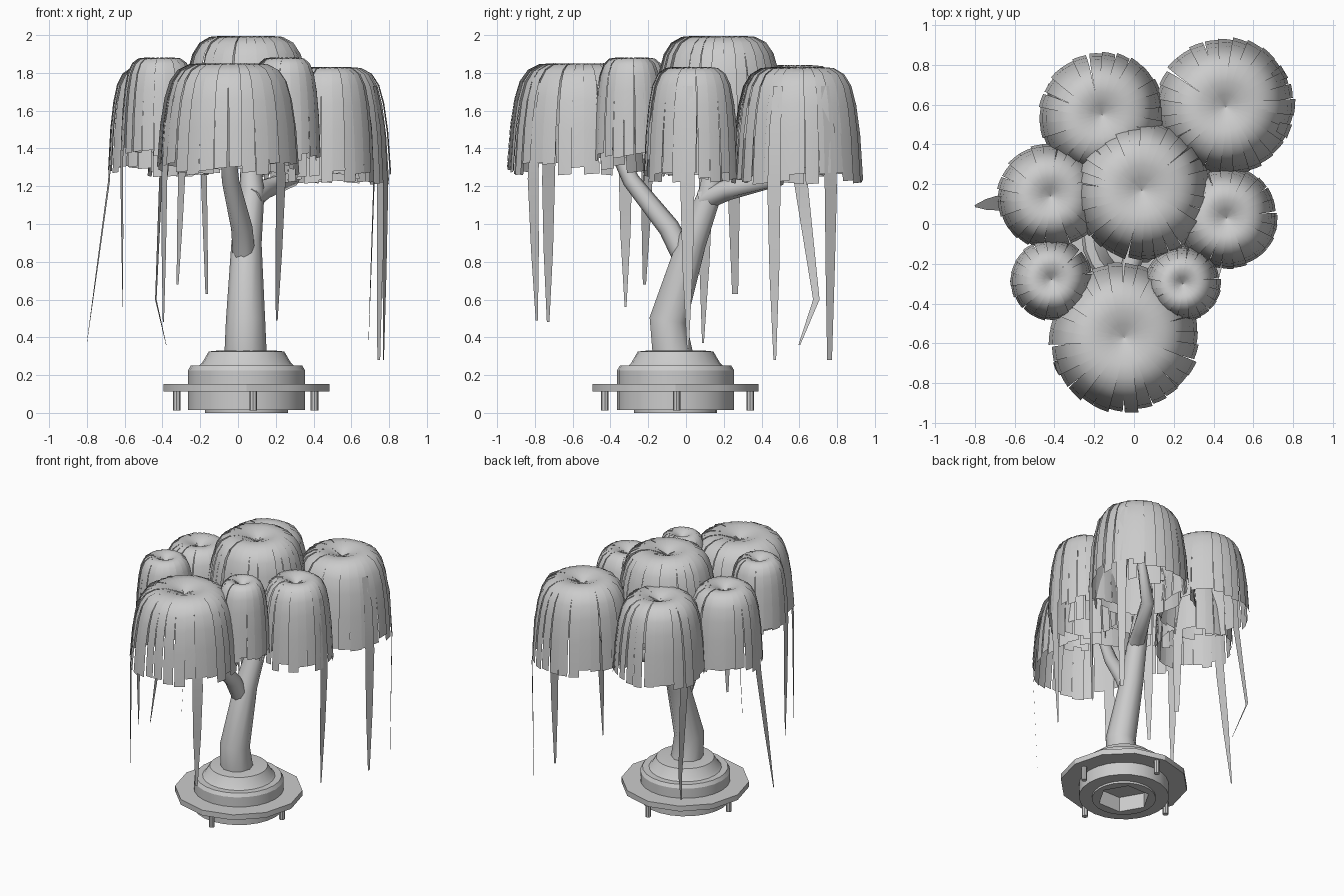
import bpy, bmesh, math, random
from mathutils import Vector

if "Cube" in bpy.data.objects:
    bpy.data.objects.remove(bpy.data.objects["Cube"])

random.seed(4)
BX, BY = 0.045, -0.055          # axis of the base


def finish(bm, name, angle=50):
    mesh = bpy.data.meshes.new(name)
    bm.to_mesh(mesh)
    bm.free()
    ob = bpy.data.objects.new(name, mesh)
    bpy.context.collection.objects.link(ob)
    bpy.ops.object.select_all(action='DESELECT')
    ob.select_set(True)
    bpy.context.view_layer.objects.active = ob
    bpy.ops.object.shade_smooth_by_angle(angle=math.radians(angle))
    return ob


def bridge(bm, rings):
    n = len(rings[0])
    for a, b in zip(rings, rings[1:]):
        for i in range(n):
            j = (i + 1) % n
            bm.faces.new((a[i], a[j], b[j], b[i]))
    bm.faces.new(rings[0][::-1])
    bm.faces.new(rings[-1])
    bmesh.ops.recalc_face_normals(bm, faces=bm.faces)


def lathe(name, profile, n, x=BX, y=BY):
    # (radius, z) or (radius, z, sides) where sides gives a polygonal ring
    bm = bmesh.new()
    rings = []
    for r, z, *sides in profile:
        ring = []
        for i in range(n):
            a = math.tau * i / n
            q = r
            if sides:
                step = math.tau / sides[0]
                q = r * math.cos(step / 2) / math.cos(a % step - step / 2)
            ring.append(bm.verts.new((x + q * math.cos(a), y + q * math.sin(a), z)))
        rings.append(ring)
    bridge(bm, rings)
    return finish(bm, name, 30)


def limb(name, points, n=10):
    # tapered tube through (x, y, z, radius) points
    bm = bmesh.new()
    p = [Vector(q[:3]) for q in points]
    rings = []
    for k, q in enumerate(points):
        t = (p[min(k + 1, len(p) - 1)] - p[max(k - 1, 0)]).normalized()
        u = Vector((1, 0, 0))
        u = (u - t * u.dot(t)).normalized()
        v = t.cross(u)
        rings.append([bm.verts.new(p[k] + q[3] * (u * math.cos(math.tau * i / n)
                                                  + v * math.sin(math.tau * i / n)))
                      for i in range(n)])
    bridge(bm, rings)
    return finish(bm, name, 55)


# base: hollow stepped pedestal, flange and pegs
lathe("pedestal", [(0.18, 0.19, 6), (0.18, 0.0, 6), (0.22, 0.0), (0.22, 0.015), (0.31, 0.015),
                   (0.31, 0.225), (0.295, 0.25), (0.25, 0.25), (0.235, 0.265),
                   (0.20, 0.325), (0.15, 0.33)], 24)
lathe("flange", [(0.29, 0.112), (0.44, 0.112), (0.44, 0.152), (0.29, 0.152)], 12)
for i, (px, py) in enumerate([(0.405, -0.05), (0.08, -0.43), (-0.325, -0.05), (0.08, 0.34)]):
    lathe("peg_%d" % i, [(0.02, 0.012), (0.02, 0.115)], 8, px, py)

# trunk and branches
limb("trunk", [(0.04, -0.07, 0.31, 0.112), (0.04, -0.095, 0.49, 0.104),
               (0.045, 0.03, 0.9, 0.08), (0.075, 0.13, 1.17, 0.065),
               (0.06, 0.17, 1.45, 0.045), (0.04, 0.17, 1.88, 0.015)])
limb("front_branch", [(0.035, 0.0, 0.8, 0.06), (0.02, -0.09, 0.98, 0.057),
                      (-0.04, -0.29, 1.23, 0.046), (-0.06, -0.42, 1.5, 0.033),
                      (-0.05, -0.56, 1.8, 0.015)], 8)
limb("back_branch", [(0.07, 0.09, 1.13, 0.06), (0.13, 0.22, 1.18, 0.055),
                     (0.28, 0.48, 1.24, 0.048), (0.38, 0.53, 1.5, 0.03),
                     (0.46, 0.58, 1.77, 0.015)], 8)

# canopies: name -> x, y, radius, top z, rim z, strip count
CANOPIES = {
    "front": (-0.05, -0.57, 0.375, 1.85, 1.29, 30),
    "centre": (0.04, 0.17, 0.35, 1.995, 1.43, 30),
    "back_left": (-0.16, 0.55, 0.315, 1.84, 1.28, 26),
    "back_right": (0.46, 0.59, 0.345, 1.83, 1.24, 28),
    "left": (-0.42, 0.14, 0.265, 1.83, 1.28, 24),
    "right": (0.465, 0.03, 0.255, 1.83, 1.25, 24),
    "small_left": (-0.415, -0.28, 0.205, 1.88, 1.39, 20),
    "small_right": (0.245, -0.30, 0.19, 1.88, 1.34, 20),
}
# strip profile: fraction of radius, fraction of drop
PROFILE = [(0.0, 0.09), (0.18, 0.04), (0.36, 0.0), (0.55, 0.01), (0.71, 0.065),
           (0.82, 0.17), (0.895, 0.34), (0.955, 0.6), (1.0, 1.0)]


def canopy(name, x, y, radius, top, rim, n):
    bm = bmesh.new()
    for i in range(n):
        base = math.tau * (i + random.uniform(-0.1, 0.1)) / n
        grow = random.uniform(0.98, 1.015)
        drop = top - rim + random.uniform(-0.035, 0.03)
        half = math.pi / n
        rim_w = random.uniform(0.85, 1.1)
        rows = []
        for k, (fr, fz) in enumerate(PROFILE):
            t = k / (len(PROFILE) - 1)
            w = half * (1.25 + (rim_w - 1.25) * t)
            mid = base + 0.15 * (1 - fr) ** 2
            row = []
            for s in (-1, 0, 1):
                # one edge lies over the neighbouring strip
                r = radius * max(fr, 0.004) * grow * (1 + 0.01 * s)
                a = mid + s * w
                row.append(bm.verts.new((x + r * math.cos(a), y + r * math.sin(a),
                                         top - drop * fz + 0.003 * s * fr)))
            rows.append(row)
        for a, b in zip(rows, rows[1:]):
            for j in (0, 1):
                bm.faces.new((a[j], b[j], b[j + 1], a[j + 1]))
    finish(bm, name + "_canopy")


for key, spec in CANOPIES.items():
    canopy(key, *spec)

# long hanging fronds: canopy, tip x, tip y, tip z, tip width
FRONDS = [("left", -0.80, 0.09, 0.37, 0.01), ("small_left", -0.61, -0.32, 0.56, 0.01),
          ("back_left", -0.38, 0.60, 0.36, 0.01), ("front", -0.395, -0.73, 0.48, 0.015),
          ("front", 0.205, -0.79, 0.49, 0.015), ("small_left", -0.32, -0.22, 0.68, 0.02),
          ("left", -0.165, 0.26, 0.63, 0.035), ("right", 0.69, 0.01, 0.34, 0.01),
          ("back_right", 0.77, 0.47, 0.28, 0.015), ("back_right", 0.745, 0.76, 0.28, 0.03)]
for i, (key, tx, ty, tz, tw) in enumerate(FRONDS):
    cx, cy, radius, top, rim, n = CANOPIES[key]
    d = Vector((tx - cx, ty - cy, 0))
    radius = min(radius, d.length + 0.03)
    d.normalize()
    side = Vector((-d.y, d.x, 0))
    c = Vector((cx, cy, 0))
    tip = Vector((tx, ty, tz))
    knee = c + d * radius + Vector((0, 0, rim - 0.05))
    path = [(c + d * radius * 0.82 + Vector((0, 0, top - 0.1)), 0.05),
            (c + d * radius * 0.95 + Vector((0, 0, top - 0.32)), 0.065), (knee, 0.075)]
    if key == "back_left":      # this one is bent near its end
        path.append((Vector((-0.435, 0.69, 0.6)), 0.035))
    else:
        path.append((knee.lerp(tip, 0.5), 0.055))
    path.append((tip, tw))
    bm = bmesh.new()
    rows = [[bm.verts.new(p - side * w / 2), bm.verts.new(p + side * w / 2)] for p, w in path]
    for a, b in zip(rows, rows[1:]):
        bm.faces.new((a[0], b[0], b[1], a[1]))
    finish(bm, "frond_%d" % i)
